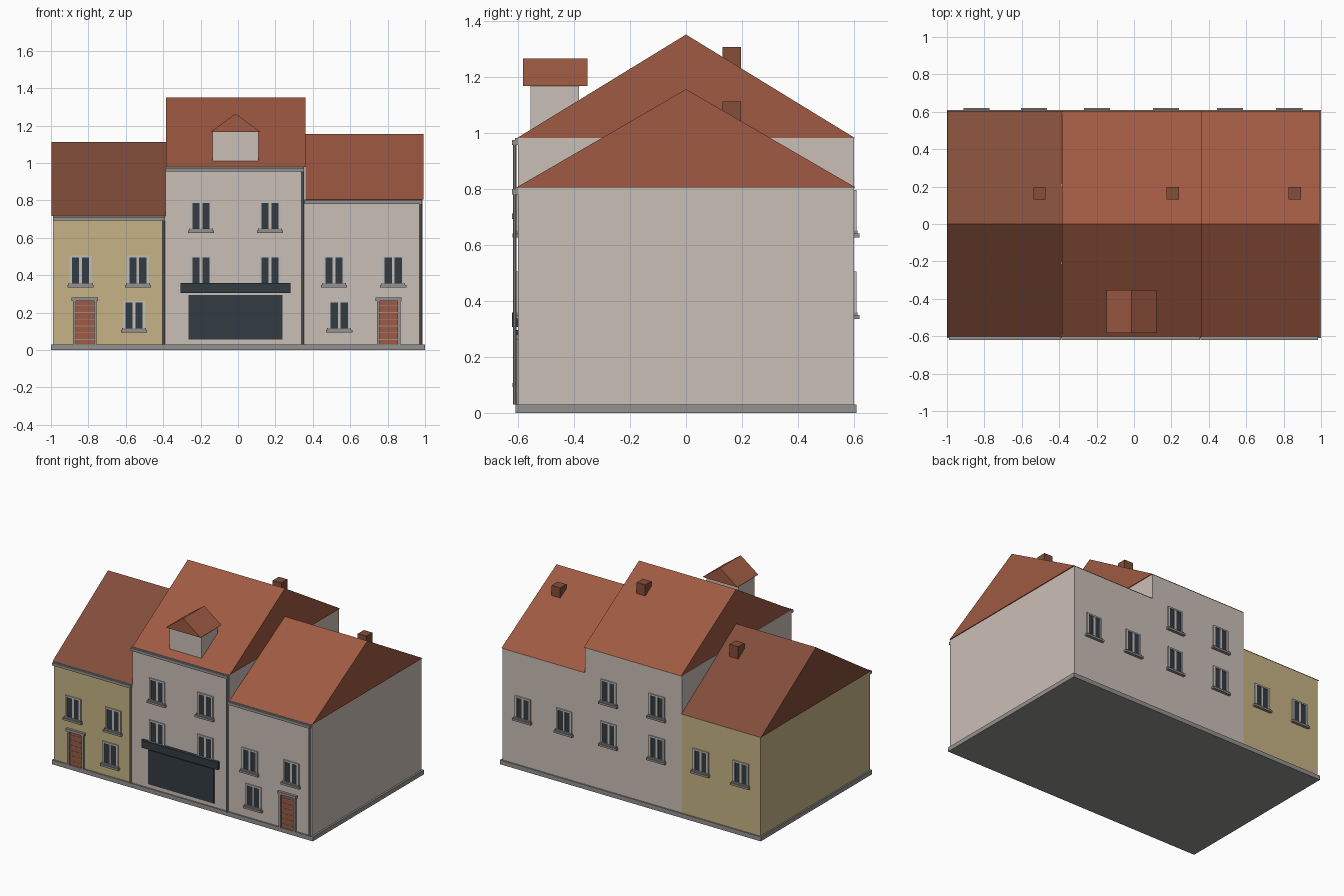
import bpy
import bmesh

if "Cube" in bpy.data.objects:
    bpy.data.objects.remove(bpy.data.objects["Cube"])


def srgb(r, g, b):
    def lin(c):
        c /= 255
        return c / 12.92 if c <= 0.04045 else ((c + 0.055) / 1.055) ** 2.4
    return (lin(r), lin(g), lin(b), 1)


def material(name, *rgb):
    m = bpy.data.materials.new(name)
    m.diffuse_color = srgb(*rgb)
    m.use_nodes = True
    m.node_tree.nodes["Principled BSDF"].inputs["Base Color"].default_value = m.diffuse_color
    return m


WALL = material("pale plaster", 203, 191, 183)
YELLOW = material("yellow plaster", 198, 180, 134)
ROOF = material("red tile", 159, 90, 66)
DARK_ROOF = material("brown tile", 131, 78, 58)
STONE = material("grey stone", 148, 146, 144)
FRAME = material("pale frame", 194, 190, 186)
GLASS = material("dark glass", 50, 59, 66)


def make_object(name, bm, mats):
    bmesh.ops.recalc_face_normals(bm, faces=bm.faces)
    mesh = bpy.data.meshes.new(name)
    bm.to_mesh(mesh)
    bm.free()
    for m in mats:
        mesh.materials.append(m)
    obj = bpy.data.objects.new(name, mesh)
    bpy.context.collection.objects.link(obj)
    return obj


def add_box(bm, x0, x1, y0, y1, z0, z1, mat=0):
    verts = bmesh.ops.create_cube(bm, size=1)["verts"]
    for v in verts:
        v.co = (x1 if v.co.x > 0 else x0, y1 if v.co.y > 0 else y0,
                z1 if v.co.z > 0 else z0)
    for f in {f for v in verts for f in v.link_faces}:
        f.material_index = mat


def box(name, mat, *dims):
    bm = bmesh.new()
    add_box(bm, *dims)
    return make_object(name, bm, [mat])


def prism(name, mat, profile, offset):
    """Extrude a closed profile of 3D points along an offset."""
    bm = bmesh.new()
    face = bm.faces.new([bm.verts.new(p) for p in profile])
    out = bmesh.ops.extrude_face_region(bm, geom=[face], use_keep_orig=True)
    moved = [g for g in out["geom"] if isinstance(g, bmesh.types.BMVert)]
    bmesh.ops.translate(bm, verts=moved, vec=offset)
    return make_object(name, bm, [mat])


def window(name, x, z, side):
    """Two-pane window on the front (side -1) or back (side 1) wall."""
    bm = bmesh.new()

    def part(x0, x1, depth, z0, z1, mat):
        ys = sorted((side * 0.597, side * (0.6 + depth)))
        add_box(bm, x + x0, x + x1, *ys, z + z0, z + z1, mat)

    part(-0.047, 0.047, 0.002, 0, 0.14, 1)            # glass
    for s in (-1, 1):                                 # jambs
        part(*sorted((s * 0.046, s * 0.06)), 0.008, 0, 0.148, 0)
    part(-0.046, 0.046, 0.008, 0.138, 0.148, 0)       # head
    part(-0.007, 0.007, 0.006, 0, 0.138, 0)           # mullion
    part(-0.07, 0.07, 0.019, -0.022, -0.008, 2)       # sill
    part(-0.064, 0.064, 0.012, -0.008, 0.002, 2)
    return make_object(name, bm, [FRAME, GLASS, STONE])


def door(name, x):
    """Panelled door in a stone surround."""
    bm = bmesh.new()
    add_box(bm, x - 0.05, x + 0.05, -0.604, -0.597, 0.03, 0.262, 1)
    for s in (-1, 1):
        a, b = sorted((x + s * 0.048, x + s * 0.063))
        add_box(bm, a, b, -0.614, -0.597, 0.03, 0.262)
    add_box(bm, x - 0.07, x + 0.07, -0.618, -0.597, 0.262, 0.28)
    for i in range(6):
        z = 0.055 + i * 0.036
        add_box(bm, x - 0.048, x + 0.048, -0.607, -0.6, z, z + 0.004)
    return make_object(name, bm, [STONE, ROOF])


def downpipe(name, x, top):
    bpy.ops.mesh.primitive_cylinder_add(vertices=10, radius=0.007, depth=top - 0.03,
                                        location=(x, -0.611, (top + 0.03) / 2))
    obj = bpy.context.object
    obj.name = name
    obj.data.materials.append(STONE)
    bpy.ops.object.shade_smooth_by_angle()


# Common stone base
box("base", STONE, -1.0, 1.0, -0.609, 0.609, 0, 0.03)

# Houses: name, wall x range, roof x range, eave, ridge, colours, chimney x, pipe x
houses = [
    ("left", -0.99, -0.388, -0.997, -0.385, 0.717, 1.112, YELLOW, DARK_ROOF, -0.505, -0.396),
    ("middle", -0.388, 0.355, -0.385, 0.36, 0.98, 1.35, WALL, ROOF, 0.208, 0.345),
    ("right", 0.355, 0.987, 0.36, 0.993, 0.805, 1.155, WALL, ROOF, 0.86, 0.976),
]
for name, x0, x1, r0, r1, eave, ridge, wall, tile, cx, px in houses:
    box(name + "_walls", wall, x0, x1, -0.6, 0.6, 0.03, eave)
    prism(name + "_roof", tile,
          [(r0, -0.604, eave), (r0, 0.604, eave), (r0, 0, ridge)], (r1 - r0, 0, 0))
    box(name + "_chimney", DARK_ROOF, cx - 0.033, cx + 0.033, 0.13, 0.197,
        ridge - 0.15, ridge - 0.044)
    # Stepped eaves moulding
    box(name + "_cornice", STONE, x0, x1 - 0.003, -0.621, -0.598, eave - 0.025, eave - 0.006)
    box(name + "_cornice_lip", STONE, x0, x1 - 0.003, -0.61, -0.598, eave - 0.006, eave)
    downpipe(name + "_downpipe", px, eave - 0.02)

# Upper windows, repeated front and back
for side, label in ((-1, "front"), (1, "back")):
    for i, x in enumerate((-0.842, -0.535, -0.198, 0.171, 0.513, 0.83)):
        window(f"{label}_window_{i}", x, 0.357, side)
    for i, x in enumerate((-0.198, 0.171)):
        window(f"{label}_top_window_{i}", x, 0.648, side)

# Ground floor windows and doors
for label, wx, dx in (("left", -0.556, -0.819), ("right", 0.541, 0.805)):
    window(label + "_ground_window", wx, 0.115, -1)
    door(label + "_door", dx)

# Shop front
box("shop_window", GLASS, -0.265, 0.238, -0.606, -0.598, 0.057, 0.295)
box("shop_sign", GLASS, -0.307, 0.28, -0.621, -0.598, 0.306, 0.358)

# Dormer
box("dormer_walls", WALL, -0.137, 0.11, -0.555, -0.382, 1.0, 1.168)
prism("dormer_roof", ROOF,
      [(-0.147, -0.582, 1.166), (0.12, -0.582, 1.166), (-0.013, -0.582, 1.264)],
      (0, 0.23, 0))
